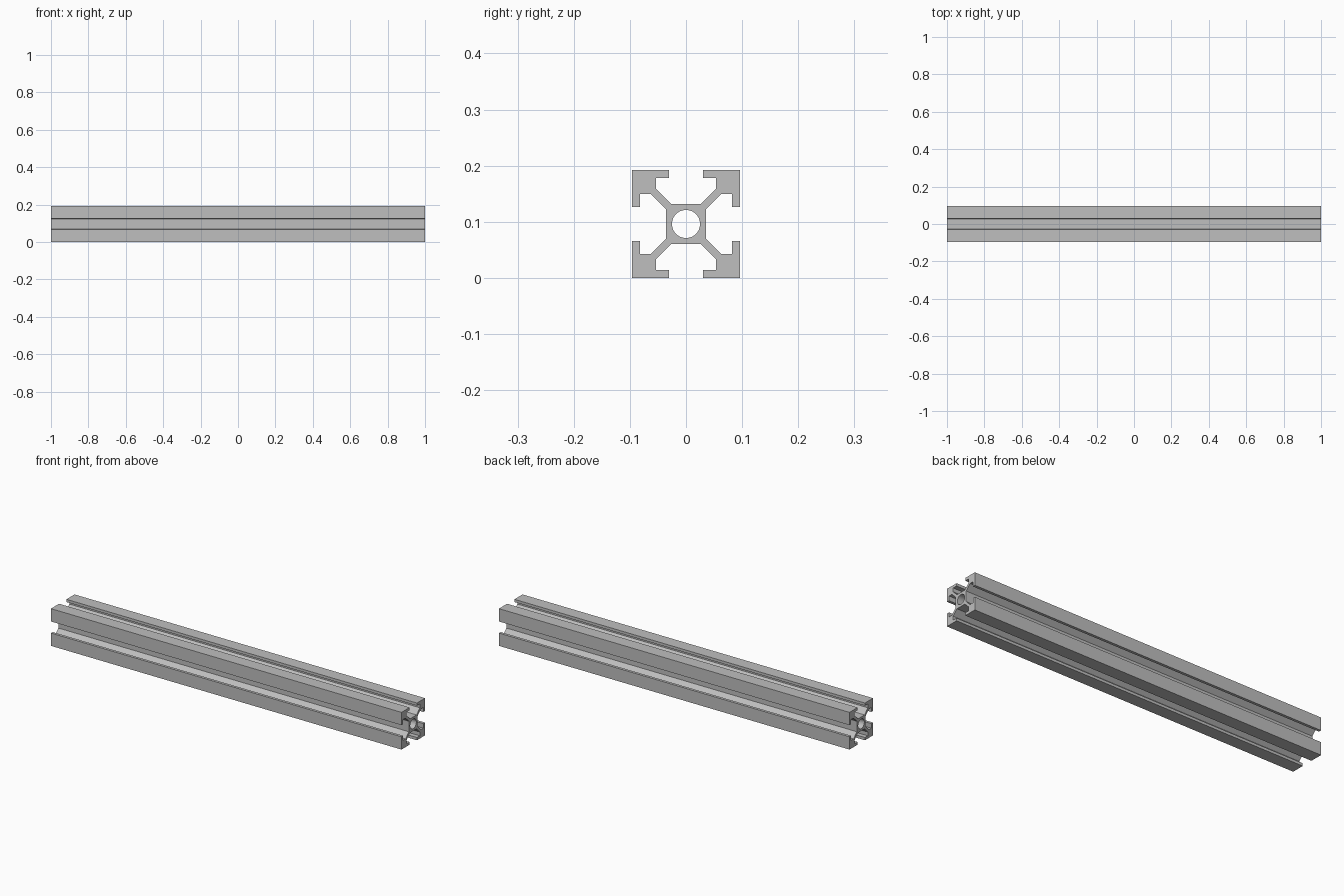
import bpy, bmesh, math

cube = bpy.data.objects.get("Cube")
if cube:
    bpy.data.objects.remove(cube, do_unlink=True)

HALF = 0.096        # half the section width
LENGTH = 2.0
BORE = 0.025
BORE_SIDES = 48

# Brushed metal colour
grey = bpy.data.materials.new("aluminium grey")
grey.use_nodes = True
colour = (0.52, 0.52, 0.52, 1)
grey.diffuse_color = colour
grey.node_tree.nodes["Principled BSDF"].inputs["Base Color"].default_value = colour

# Half of one corner of the section: core, diagonal web, slot pocket, lip
half_corner = [(0.036, 0.027), (0.0625, 0.0535), (0.082, 0.0535),
               (0.082, 0.030), (HALF, 0.030)]
corner = half_corner + [(HALF, HALF)] + [(v, u) for u, v in reversed(half_corner)]

# Four turned corners make the slotted outline
outline = []
for _ in range(4):
    outline += corner
    corner = [(-v, u) for u, v in corner]

bore = []
for i in range(BORE_SIDES):
    a = math.tau * i / BORE_SIDES
    bore.append((BORE * math.cos(a), BORE * math.sin(a)))

bm = bmesh.new()


def add_loop(points):
    verts = [bm.verts.new((-LENGTH / 2, u, v + HALF)) for u, v in points]
    return [bm.edges.new((verts[i - 1], verts[i])) for i in range(len(verts))]


# End cap with central bore, extruded along the length
edges = add_loop(outline) + add_loop(bore)
bmesh.ops.triangle_fill(bm, edges=edges, use_beauty=True, normal=(-1, 0, 0))
result = bmesh.ops.extrude_face_region(bm, geom=bm.faces[:], use_keep_orig=True)
moved = [g for g in result["geom"] if isinstance(g, bmesh.types.BMVert)]
bmesh.ops.translate(bm, verts=moved, vec=(LENGTH, 0, 0))
bmesh.ops.recalc_face_normals(bm, faces=bm.faces[:])

mesh = bpy.data.meshes.new("slotted_rail")
bm.to_mesh(mesh)
bm.free()
mesh.materials.append(grey)
rail = bpy.data.objects.new("slotted_rail", mesh)
bpy.context.collection.objects.link(rail)

# Smooth the bore, keep the profile edges crisp
bpy.ops.object.select_all(action="DESELECT")
rail.select_set(True)
bpy.context.view_layer.objects.active = rail
bpy.ops.object.shade_smooth_by_angle(angle=math.radians(30))
